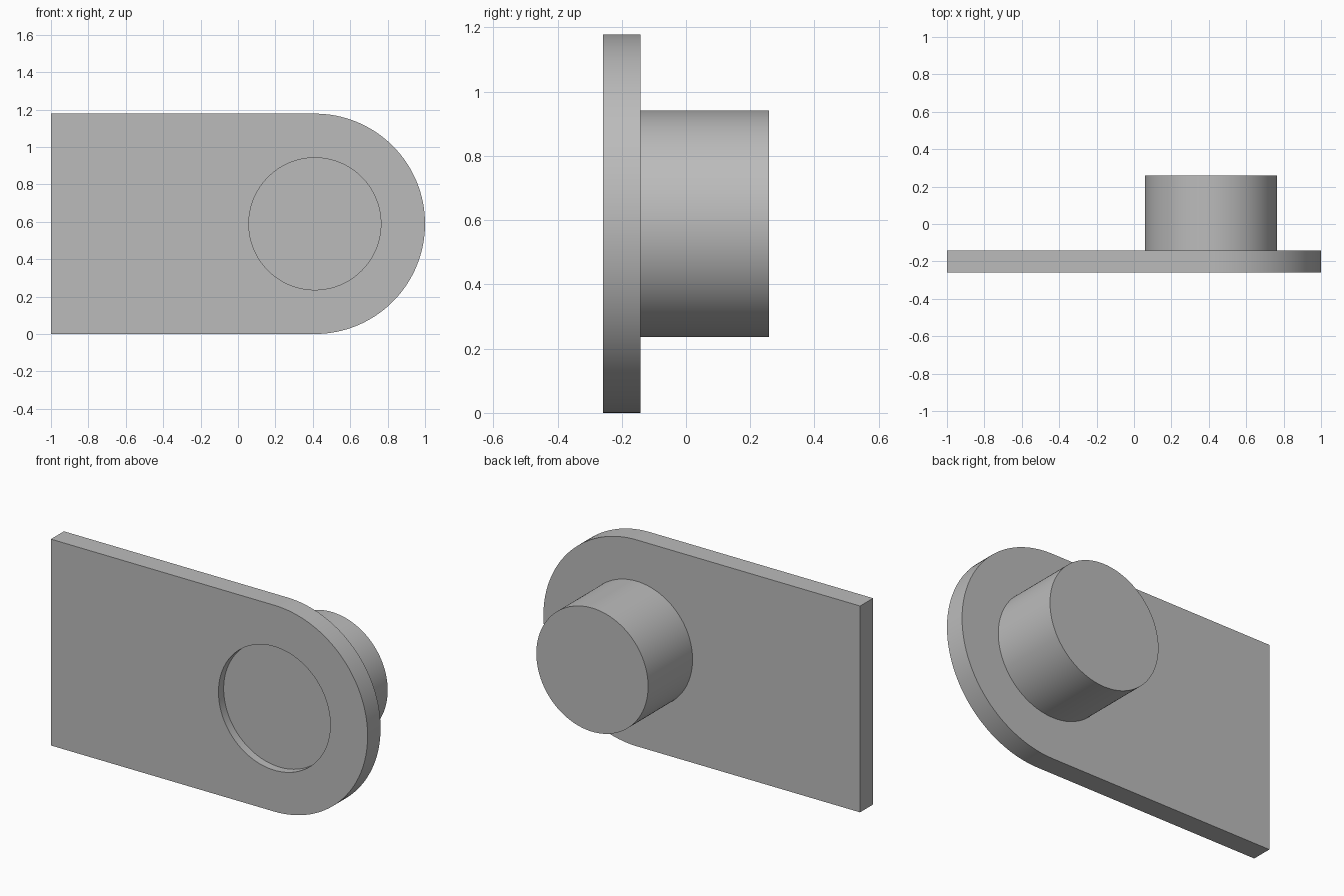
import bpy, bmesh, math
from mathutils import Matrix, Vector

if "Cube" in bpy.data.objects:
    bpy.data.objects.remove(bpy.data.objects["Cube"], do_unlink=True)

R = 0.589               # end radius, half the plate height
BORE = 0.353            # radius of boss and recess
CX = 1 - R              # axis of the rounded end
FRONT, BACK, TIP = -0.259, -0.142, 0.259
RECESS = 0.047
SEG = 128

grey = bpy.data.materials.new("plain grey")
grey.use_nodes = True
colour = (0.5, 0.5, 0.5, 1)
grey.diffuse_color = colour
grey.node_tree.nodes["Principled BSDF"].inputs["Base Color"].default_value = colour


def arc(radius, start, end, steps):
    """Points (x, z) on an arc about the shared axis."""
    angles = [start + (end - start) * i / steps for i in range(steps + 1)]
    return [(CX + radius * math.cos(a), R + radius * math.sin(a)) for a in angles]


def prism(name, outline, y0, y1):
    """Extrude an (x, z) outline from y0 to y1."""
    bm = bmesh.new()
    face = bm.faces.new([bm.verts.new((x, y0, z)) for x, z in outline])
    ext = bmesh.ops.extrude_face_region(bm, geom=[face])["geom"]
    verts = [g for g in ext if isinstance(g, bmesh.types.BMVert)]
    bmesh.ops.translate(bm, verts=verts, vec=(0, y1 - y0, 0))
    if len(bm.faces) < len(outline) + 2:
        bm.faces.new([v for v in bm.verts if v not in verts])
    bmesh.ops.recalc_face_normals(bm, faces=bm.faces)
    mesh = bpy.data.meshes.new(name)
    bm.to_mesh(mesh)
    bm.free()
    mesh.materials.append(grey)
    obj = bpy.data.objects.new(name, mesh)
    bpy.context.collection.objects.link(obj)
    return obj


def activate(obj):
    bpy.ops.object.select_all(action='DESELECT')
    obj.select_set(True)
    bpy.context.view_layer.objects.active = obj


# Plate with one rounded end
half = math.pi / 2
plate = prism("plate", [(-1, 2 * R), (-1, 0)] + arc(R, -half, half, SEG // 2), FRONT, BACK)

# Round boss on the back, rooted slightly inside the plate
circle = arc(BORE, 0, 2 * math.pi, SEG)[:-1]
boss = prism("boss", circle, BACK - 0.03, TIP)

# Shallow round recess in the front
cutter = prism("recess_cutter", circle, FRONT - 0.1, FRONT + RECESS)
cutter.hide_render = True
cut = plate.modifiers.new("recess", 'BOOLEAN')
cut.operation = 'DIFFERENCE'
cut.solver = 'EXACT'
cut.object = cutter
activate(plate)
bpy.ops.object.modifier_apply(modifier=cut.name)
bpy.data.objects.remove(cutter, do_unlink=True)

# Smooth round walls, sharp rims
for part in (plate, boss):
    activate(part)
    bpy.ops.object.shade_smooth_by_angle(angle=math.radians(30))
